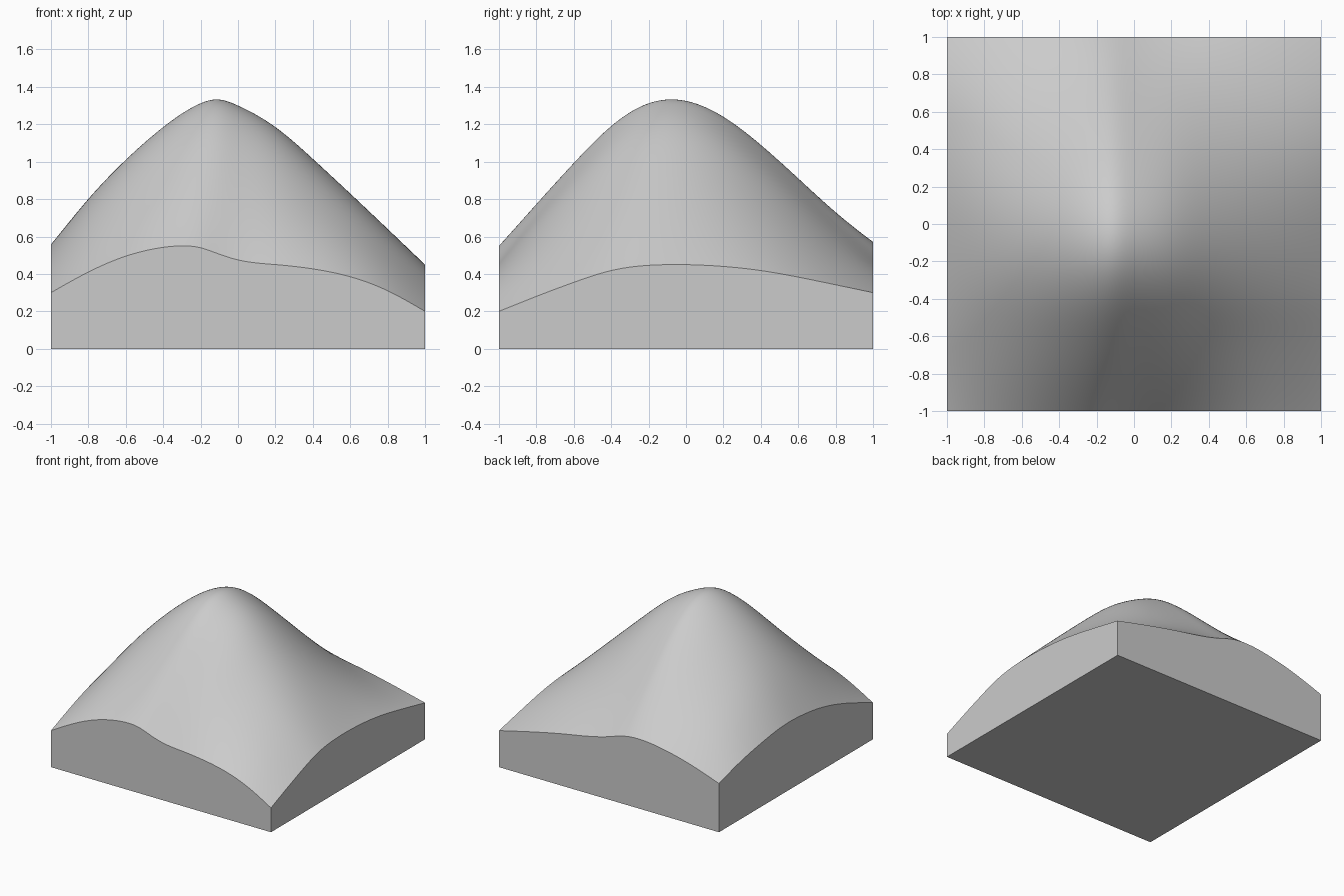
import bpy
import bmesh

cube = bpy.data.objects.get("Cube")
if cube:
    bpy.data.objects.remove(cube, do_unlink=True)


def spline(points):
    """Natural cubic spline through (position, height) points."""
    xs, zs = zip(*points)
    n = len(xs)
    h = [xs[i + 1] - xs[i] for i in range(n - 1)]
    c, d = [0.0] * n, [0.0] * n
    for i in range(1, n - 1):
        rhs = 6 * ((zs[i + 1] - zs[i]) / h[i] - (zs[i] - zs[i - 1]) / h[i - 1])
        den = 2 * (h[i - 1] + h[i]) - h[i - 1] * c[i - 1]
        c[i] = h[i] / den
        d[i] = (rhs - h[i - 1] * d[i - 1]) / den
    m = [0.0] * n
    for i in range(n - 2, 0, -1):
        m[i] = d[i] - c[i] * m[i + 1]

    def evaluate(x):
        i = 0
        while i < n - 2 and x > xs[i + 1]:
            i += 1
        a, b = (xs[i + 1] - x) / h[i], (x - xs[i]) / h[i]
        bend = (a ** 3 - a) * m[i] + (b ** 3 - b) * m[i + 1]
        return a * zs[i] + b * zs[i + 1] + bend * h[i] ** 2 / 6

    return evaluate


def cardinals(knots):
    """One blending curve per knot: one there, zero at the others."""
    return [spline([(k, float(k == own)) for k in knots]) for own in knots]


# Peak position and the three section stations in each direction
PEAK_X, PEAK_Y = -0.12, -0.08
x_knots = (-1, PEAK_X, 1)
y_knots = (-1, PEAK_Y, 1)

# Sections running left to right: front edge, over the peak, back edge
across = [
    spline([(-1, .3), (-.8, .41), (-.6, .495), (-.4, .542), (-.28, .55), (-.2, .54),
            (PEAK_X, .513), (0, .475), (.2, .45), (.4, .427), (.6, .385), (.8, .31), (1, .2)]),
    spline([(-1, .55), (-.8, .8), (-.6, 1.01), (-.4, 1.185), (-.2, 1.312),
            (PEAK_X, 1.333), (0, 1.3), (.2, 1.185), (.4, 1.015), (.7, .735), (1, .45)]),
    spline([(-1, .4), (-.74, .487), (-.46, .552), (-.25, .571), (PEAK_X, .555),
            (0, .518), (.4, .432), (.7, .37), (1, .3)]),
]

# Sections running front to back: left edge, over the peak, right edge
along = [
    spline([(-1, .3), (-.57, .455), (-.31, .52), (PEAK_Y, .55), (.1, .558),
            (.47, .52), (.75, .467), (1, .4)]),
    spline([(-1, .513), (-.8, .76), (-.6, .99), (-.4, 1.19), (-.2, 1.312),
            (PEAK_Y, 1.333), (.2, 1.24), (.4, 1.09), (.6, .91), (.8, .725), (1, .555)]),
    spline([(-1, .2), (-.8, .28), (-.6, .355), (-.4, .418), (-.2, .446), (PEAK_Y, .45),
            (.2, .44), (.4, .418), (.6, .383), (.8, .342), (1, .3)]),
]

blend_x, blend_y = cardinals(x_knots), cardinals(y_knots)
nodes = [[row(x) for x in x_knots] for row in across]


def height(x, y):
    """Surface through the whole network of sections."""
    bx, by = [f(x) for f in blend_x], [f(y) for f in blend_y]
    rows = sum(w * f(x) for w, f in zip(by, across))
    columns = sum(w * f(y) for w, f in zip(bx, along))
    shared = sum(by[j] * bx[i] * nodes[j][i] for j in range(3) for i in range(3))
    return rows + columns - shared


# Domed top surface
bm = bmesh.new()
bmesh.ops.create_grid(bm, x_segments=100, y_segments=100, size=1)
for v in bm.verts:
    v.co.z = height(v.co.x, v.co.y)
for f in bm.faces:
    f.smooth = True

# Straight side walls and flat base
rim = [e for e in bm.edges if e.is_boundary]
walls = bmesh.ops.extrude_edge_only(bm, edges=rim)["geom"]
for v in walls:
    if isinstance(v, bmesh.types.BMVert):
        v.co.z = 0
base_edges = [e for e in bm.edges if e.is_boundary]
bmesh.ops.contextual_create(bm, geom=base_edges)
for f in bm.faces:
    if any(v.co.z == 0 for v in f.verts):
        f.smooth = False
for e in rim:
    e.smooth = False
bmesh.ops.recalc_face_normals(bm, faces=bm.faces)

mesh = bpy.data.meshes.new("domed_block")
bm.to_mesh(mesh)
bm.free()
block = bpy.data.objects.new("domed_block", mesh)
bpy.context.collection.objects.link(block)

# Single plain grey
grey = bpy.data.materials.new("light_grey")
grey.use_nodes = True
colour = (0.6, 0.6, 0.6, 1)
grey.diffuse_color = colour
shader = next(n for n in grey.node_tree.nodes if n.type == "BSDF_PRINCIPLED")
shader.inputs["Base Color"].default_value = colour
mesh.materials.append(grey)
